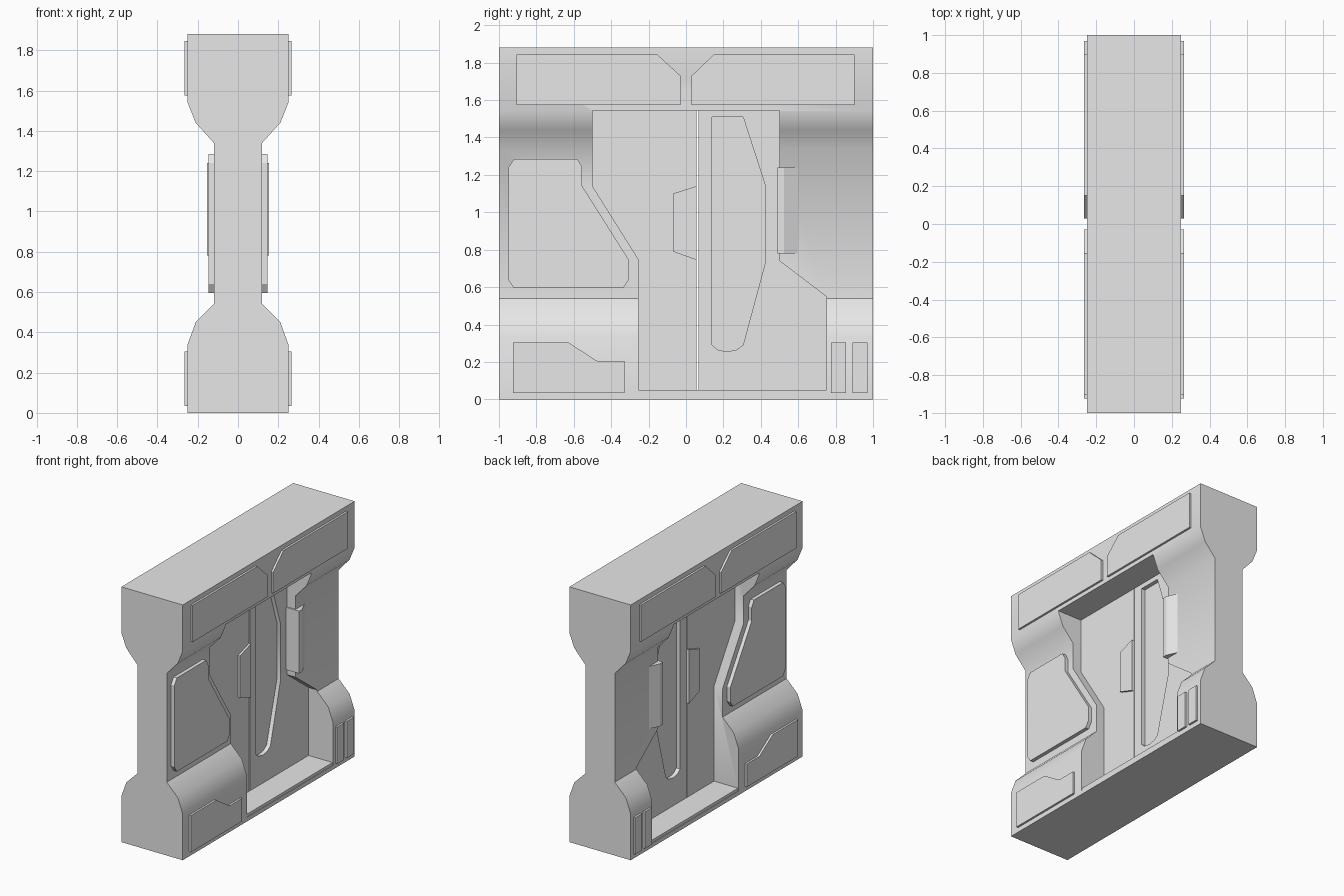
import bpy, bmesh, math
from mathutils import Vector

cube = bpy.data.objects.get("Cube")
if cube:
    bpy.data.objects.remove(cube, do_unlink=True)

grey = bpy.data.materials.new("light_grey")
grey.use_nodes = True
colour = (0.8, 0.8, 0.8, 1)
grey.diffuse_color = colour
grey.node_tree.nodes["Principled BSDF"].inputs["Base Color"].default_value = colour

# Placement of an outline point (a, b) at depth d, by extrusion axis
PLACE = {"x": lambda a, b, d: (d, a, b),
         "y": lambda a, b, d: (a, d, b),
         "z": lambda a, b, d: (a, b, d)}


def prism(name, outline, start, end, axis="x", mirrored=True):
    """Extrude an outline along an axis, optionally mirrored to both faces of the wall."""
    bm = bmesh.new()
    verts = [bm.verts.new(PLACE[axis](a, b, start)) for a, b in outline]
    face = bm.faces.new(verts)
    top = bmesh.ops.extrude_face_region(bm, geom=[face])["geom"]
    shift = Vector(PLACE[axis](0, 0, end - start))
    bmesh.ops.translate(bm, vec=shift, verts=[v for v in top if isinstance(v, bmesh.types.BMVert)])
    bmesh.ops.recalc_face_normals(bm, faces=bm.faces)
    mesh = bpy.data.meshes.new(name)
    bm.to_mesh(mesh)
    bm.free()
    mesh.materials.append(grey)
    obj = bpy.data.objects.new(name, mesh)
    bpy.context.collection.objects.link(obj)
    if mirrored:
        mod = obj.modifiers.new("both_faces", "MIRROR")
        mod.use_clip = False
        mod.use_mirror_merge = False
    return obj


def rect(a0, a1, b0, b1):
    return [(a0, b0), (a1, b0), (a1, b1), (a0, b1)]


def carve(target, cutter):
    """Subtract a cutter from the target and discard it."""
    mod = target.modifiers.new("carve", "BOOLEAN")
    mod.operation = "DIFFERENCE"
    mod.solver = "EXACT"
    mod.object = cutter
    cutter.hide_render = True
    bpy.context.view_layer.update()
    result = bpy.data.meshes.new_from_object(target.evaluated_get(bpy.context.evaluated_depsgraph_get()))
    target.modifiers.clear()
    target.data = result
    bpy.data.objects.remove(cutter, do_unlink=True)


# Wall body: waisted section running front to back
half = [(0.25, 0), (0.25, 0.34), (0.21, 0.45), (0.12, 0.54),
        (0.12, 1.34), (0.21, 1.44), (0.25, 1.54), (0.25, 1.88)]
section = half + [(-x, z) for x, z in reversed(half)]
body = prism("wall_body", section, -1, 1, "y", mirrored=False)

# Doorway recess on both faces
doorway = [(-0.255, 0.03), (0.75, 0.03), (0.75, 0.55), (0.5, 0.74),
           (0.5, 1.545), (-0.5, 1.545), (-0.5, 1.14), (-0.255, 0.75)]
carve(body, prism("doorway_cutter", doorway, 0.05, 0.4))

# Sunken panel in the door leaf
sunken = [(0.14, 0.29), (0.17, 0.265), (0.22, 0.255), (0.27, 0.265), (0.305, 0.29),
          (0.425, 0.735), (0.425, 1.14), (0.305, 1.51), (0.14, 1.51)]
carve(body, prism("sunken_panel_cutter", sunken, 0.02, 0.1))

# Narrow gap between the two door leaves
carve(body, prism("door_gap_cutter", rect(0.057, 0.066, 0.05, 1.545), -0.1, 0.1, mirrored=False))

bpy.ops.object.select_all(action="DESELECT")
bpy.context.view_layer.objects.active = body
body.select_set(True)
bpy.ops.object.shade_smooth_by_angle(angle=math.radians(44))

# Door sill
prism("door_sill", rect(-0.255, 0.75, 0.025, 0.05), 0.04, 0.245)

# Raised plates on the upper and lower bands
prism("upper_front_plate", [(-0.905, 1.575), (-0.03, 1.575), (-0.03, 1.73),
                            (-0.155, 1.845), (-0.905, 1.845)], 0.24, 0.265)
prism("upper_back_plate", [(0.03, 1.575), (0.9, 1.575), (0.9, 1.845),
                           (0.15, 1.845), (0.03, 1.73)], 0.24, 0.265)
prism("lower_front_plate", [(-0.925, 0.035), (-0.33, 0.035), (-0.33, 0.205),
                            (-0.475, 0.205), (-0.63, 0.305), (-0.925, 0.305)], 0.24, 0.265)
for i, y in enumerate((0.775, 0.89)):
    prism(f"lower_back_plate_{i + 1}", rect(y, y + 0.08, 0.035, 0.305), 0.24, 0.265)

# Large plate on the waist
prism("waist_plate", [(-0.92, 0.595), (-0.335, 0.595), (-0.305, 0.64), (-0.305, 0.745),
                      (-0.555, 1.14), (-0.555, 1.24), (-0.58, 1.285), (-0.92, 1.285),
                      (-0.95, 1.24), (-0.95, 0.64)], 0.11, 0.147)

# Latch plate on the door and bevelled control block beside it
prism("latch_plate", [(-0.07, 0.79), (0.057, 0.745), (0.057, 1.14), (-0.07, 1.1)], 0.04, 0.065)
prism("control_block", [(0.04, 0.49), (0.155, 0.49), (0.155, 0.525), (0.12, 0.6), (0.04, 0.6)],
      0.78, 1.24, "z")
